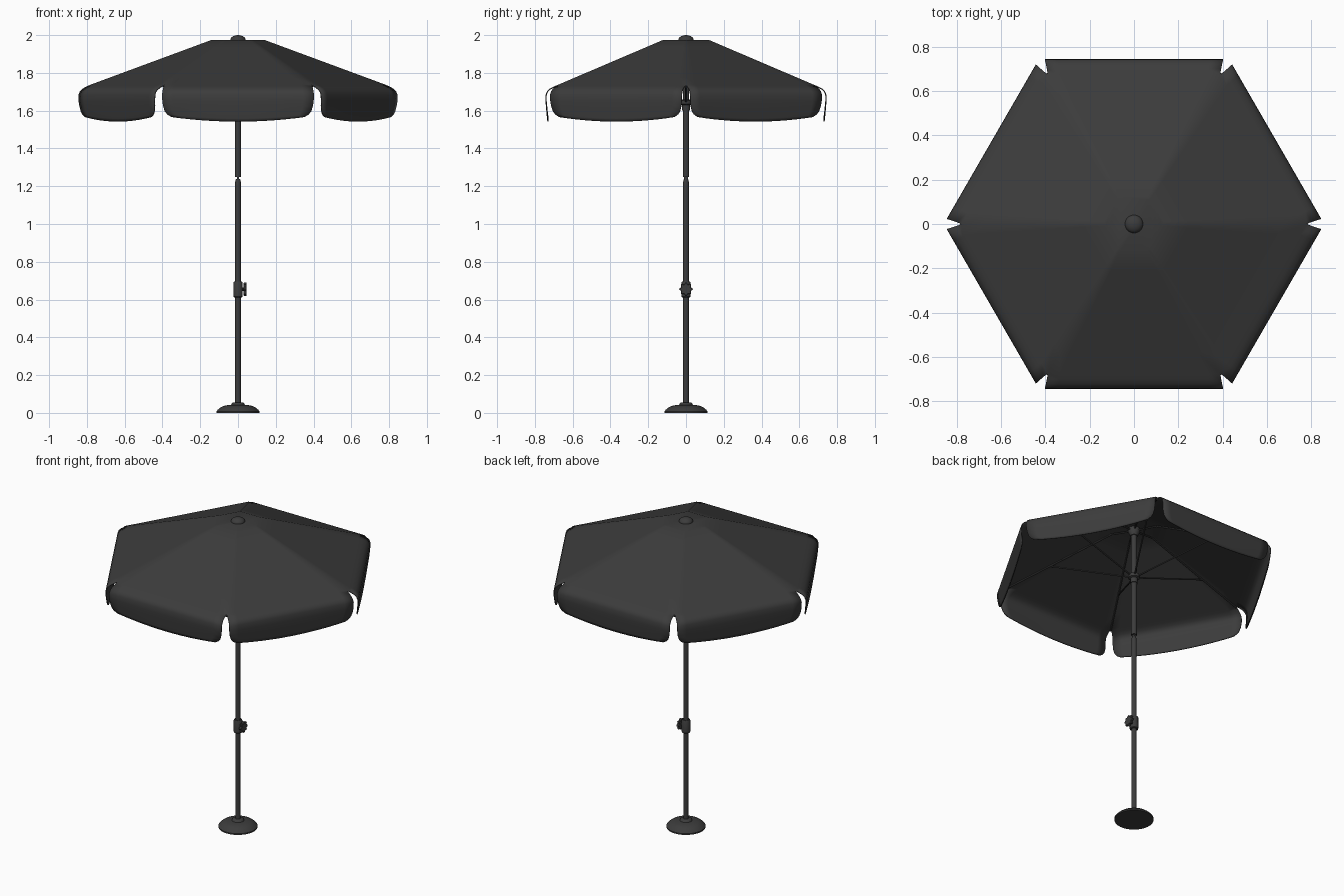
import bpy, bmesh, math
from mathutils import Vector

if "Cube" in bpy.data.objects:
    bpy.data.objects.remove(bpy.data.objects["Cube"])

mat = bpy.data.materials.new("dark_grey")
mat.diffuse_color = (0.045, 0.045, 0.045, 1)
mat.use_nodes = True
mat.node_tree.nodes["Principled BSDF"].inputs["Base Color"].default_value = mat.diffuse_color


def finish(name, bm, angle=35):
    me = bpy.data.meshes.new(name)
    bm.to_mesh(me)
    bm.free()
    ob = bpy.data.objects.new(name, me)
    bpy.context.collection.objects.link(ob)
    me.materials.append(mat)
    bpy.ops.object.select_all(action='DESELECT')
    ob.select_set(True)
    bpy.context.view_layer.objects.active = ob
    bpy.ops.object.shade_smooth_by_angle(angle=math.radians(angle))
    return ob


def lathe(name, profile, n=32):
    """Closed turned part from (radius, z) points, bottom to top."""
    bm = bmesh.new()
    rings = [[bm.verts.new((r * math.cos(k * math.tau / n), r * math.sin(k * math.tau / n), z))
              for k in range(n)] for r, z in profile]
    for a, b in zip(rings, rings[1:]):
        for k in range(n):
            j = (k + 1) % n
            bm.faces.new((a[k], a[j], b[j], b[k]))
    bm.faces.new(rings[0][::-1])
    bm.faces.new(rings[-1])
    return finish(name, bm)


def rod(bm, p, q, r, n=8):
    """Round bar between two points."""
    p, q = Vector(p), Vector(q)
    d = q - p
    m = d.to_track_quat('Z', 'Y').to_matrix().to_4x4()
    m.translation = (p + q) / 2
    bmesh.ops.create_cone(bm, cap_ends=True, segments=n, radius1=r, radius2=r,
                          depth=d.length, matrix=m)


# Canopy: six panels joined along the ridges, with notched valances
T30 = math.tan(math.pi / 6)
SEG = 14
TOP, EAVE = 1.975, 1.738
rows = []                                   # apothem, half width, z, valance fraction
for i in range(7):
    a = 0.12 + (0.675 - 0.12) * i / 6
    rows.append((a, a * T30, TOP + (EAVE - TOP) * i / 6, None))
rows += [(0.700, 0.393, 1.728, None), (0.722, 0.397, 1.716, None), (0.736, 0.400, 1.702, None),
         (0.743, 0.402, 1.685, 0.0), (0.744, 0.401, 0, 0.25), (0.741, 0.397, 0, 0.5),
         (0.738, 0.388, 0, 0.74), (0.736, 0.375, 0, 0.88), (0.734, 0.352, 0, 1.0)]
bm = bmesh.new()
for s in range(6):
    ang = math.radians(30 + 60 * s)
    out = Vector((math.cos(ang), math.sin(ang), 0))
    side = Vector((-math.sin(ang), math.cos(ang), 0))
    grid = []
    for a, w, z, t in rows:
        line = []
        for c in range(SEG + 1):
            u = 2 * c / SEG - 1
            h = z if t is None else 1.685 + t * (1.542 + 0.024 * u * u - 1.685)
            line.append(bm.verts.new(out * a + side * (w * u) + Vector((0, 0, h))))
        grid.append(line)
    for r1, r2 in zip(grid, grid[1:]):
        for c in range(SEG):
            bm.faces.new((r1[c], r2[c], r2[c + 1], r1[c + 1]))
bmesh.ops.remove_doubles(bm, verts=bm.verts, dist=0.0005)
rim = [e for e in bm.edges if e.is_boundary and all(abs(v.co.z - TOP) < 1e-4 for v in e.verts)]
cap = bmesh.ops.edgeloop_fill(bm, edges=rim)["faces"]
for f in cap:
    f.normal_update()
    if f.normal.z < 0:
        f.normal_flip()
canopy = finish("canopy", bm, 40)
sol = canopy.modifiers.new("cloth", 'SOLIDIFY')
sol.thickness = 0.006
sol.offset = -1

# Ribs under the ridges and struts from the sliding hub
ribs, struts = bmesh.new(), bmesh.new()
for s in range(6):
    d = Vector((math.cos(s * math.pi / 3), math.sin(s * math.pi / 3), 0))

    def at(r, z):
        return d * r + Vector((0, 0, z))
    rod(ribs, at(0.02, 1.955), at(0.14, 1.958), 0.005)
    rod(ribs, at(0.14, 1.958), at(0.785, 1.724), 0.005)
    rod(struts, at(0.02, 1.645), at(0.52, 1.818), 0.005)
finish("canopy_ribs", ribs)
finish("canopy_struts", struts)
lathe("sliding_hub", [(0.022, 1.60), (0.022, 1.63), (0.034, 1.635), (0.034, 1.655), (0.022, 1.66)])
lathe("top_hub", [(0.022, 1.92), (0.034, 1.945), (0.034, 1.968)])

# Finial
lathe("finial", [(0.041, 1.970)] + [(0.041 * math.cos(t * math.pi / 16), 1.974 + 0.026 * math.sin(t * math.pi / 16))
                                    for t in range(8)] + [(0.001, 2.0)])

# Pole in three lengths with a tilt joint
lathe("lower_pole", [(0.015, 0.03), (0.015, 0.66)], 24)
lathe("middle_pole", [(0.016, 0.64), (0.016, 1.20), (0.0145, 1.225), (0.011, 1.238)], 24)
lathe("upper_pole", [(0.0165, 1.25), (0.0165, 1.97)], 24)
bm = bmesh.new()
bmesh.ops.create_cube(bm, size=1)
bmesh.ops.scale(bm, vec=(0.012, 0.022, 0.06), verts=bm.verts)
bmesh.ops.translate(bm, vec=(0, 0, 1.245), verts=bm.verts)
finish("tilt_joint", bm)

# Height clamp with a lobed knob
lathe("height_clamp", [(0.022, 0.612), (0.025, 0.616), (0.025, 0.690), (0.022, 0.695)])
bm = bmesh.new()
rod(bm, (0.015, 0, 0.655), (0.035, 0, 0.655), 0.01, 16)
finish("knob_stem", bm)
bm = bmesh.new()
N = 64
rings = []
for x, k in ((0.030, 0.9), (0.032, 1), (0.043, 1), (0.046, 0.88)):
    rings.append([])
    for i in range(N):
        t = i * math.tau / N
        r = k * (0.032 + 0.0045 * math.cos(8 * t))
        rings[-1].append(bm.verts.new((x, r * math.cos(t), 0.655 + r * math.sin(t))))
for a, b in zip(rings, rings[1:]):
    for i in range(N):
        j = (i + 1) % N
        bm.faces.new((a[i], a[j], b[j], b[i]))
bm.faces.new(rings[0][::-1])
bm.faces.new(rings[-1])
finish("clamp_knob", bm)

# Base
lathe("base", [(0.115, 0), (0.115, 0.008), (0.106, 0.018), (0.092, 0.029), (0.076, 0.037), (0.055, 0.041),
               (0.036, 0.043), (0.032, 0.051), (0.026, 0.055), (0.015, 0.055)], 48)
